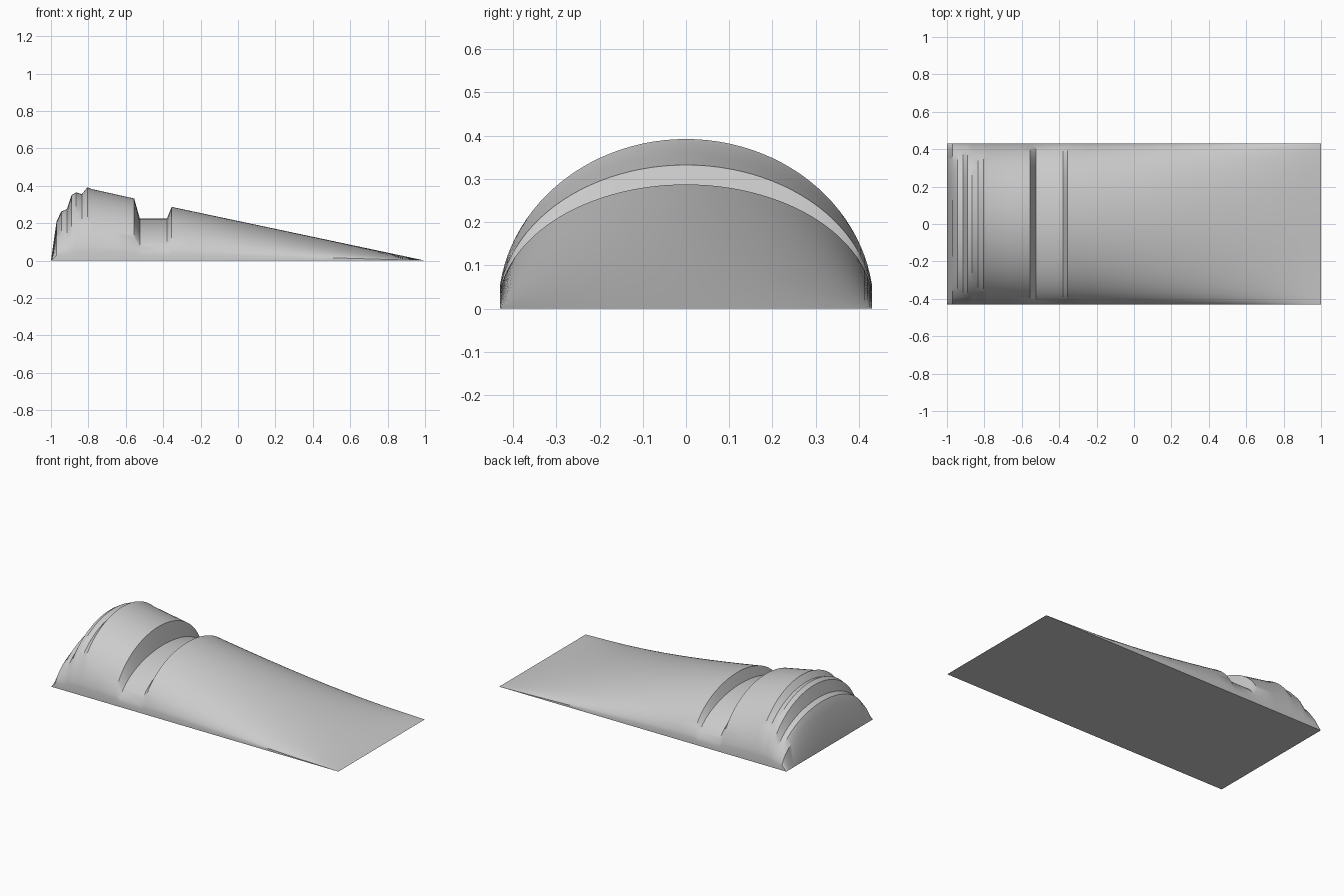
import bpy, bmesh, math

cube = bpy.data.objects.get("Cube")
if cube:
    bpy.data.objects.remove(cube, do_unlink=True)

HALF_WIDTH = 0.43
WALL = 0.14        # side wall height as a share of the crown height
SEGMENTS = 48

# Crown line along the length: (x, height)
crown = [(-1, 0), (-0.97, 0.21), (-0.945, 0.262), (-0.915, 0.275),
         (-0.89, 0.35), (-0.865, 0.365), (-0.835, 0.355), (-0.805, 0.392),
         (-0.78, 0.382), (-0.555, 0.332), (-0.525, 0.224), (-0.38, 0.224),
         (-0.355, 0.287), (1, 0)]


def subdivide(points, step):
    """Add stations on the long spans so the shading stays even."""
    result = [points[0]]
    for (x0, h0), (x1, h1) in zip(points, points[1:]):
        n = max(1, round((x1 - x0) / step))
        result += [(x0 + (x1 - x0) * i / n, h0 + (h1 - h0) * i / n)
                   for i in range(1, n + 1)]
    return result


def section(x, h):
    """Half-ellipse arch standing on two short upright walls."""
    start = math.asin(WALL)
    arc = []
    for i in range(SEGMENTS + 1):
        a = start + (math.pi - 2 * start) * i / SEGMENTS
        arc.append((x, HALF_WIDTH * math.cos(a) / math.cos(start), h * math.sin(a)))
    return [(x, HALF_WIDTH, 0)] + arc + [(x, -HALF_WIDTH, 0)]


# Loft the arches into one shell
bm = bmesh.new()
rings = [[bm.verts.new(p) for p in section(x, h)] for x, h in subdivide(crown, 0.1)]
for a, b in zip(rings, rings[1:]):
    for i in range(len(a) - 1):
        bm.faces.new((a[i], a[i + 1], b[i + 1], b[i]))
bmesh.ops.remove_doubles(bm, verts=bm.verts, dist=1e-5)

# Flat underside
rim = [e for e in bm.edges if e.is_boundary]
bmesh.ops.edgeloop_fill(bm, edges=rim)
bmesh.ops.recalc_face_normals(bm, faces=bm.faces)

mesh = bpy.data.meshes.new("ridged_wedge")
bm.to_mesh(mesh)
bm.free()
wedge = bpy.data.objects.new("ridged_wedge", mesh)
bpy.context.collection.objects.link(wedge)

# Plain grey
grey = bpy.data.materials.new("light_grey")
grey.use_nodes = True
colour = (0.6, 0.6, 0.6, 1)
grey.diffuse_color = colour
grey.node_tree.nodes["Principled BSDF"].inputs["Base Color"].default_value = colour
mesh.materials.append(grey)

# Smooth arches with crisp ridges
bpy.ops.object.select_all(action='DESELECT')
wedge.select_set(True)
bpy.context.view_layer.objects.active = wedge
bpy.ops.object.shade_smooth_by_angle(angle=math.radians(30))
